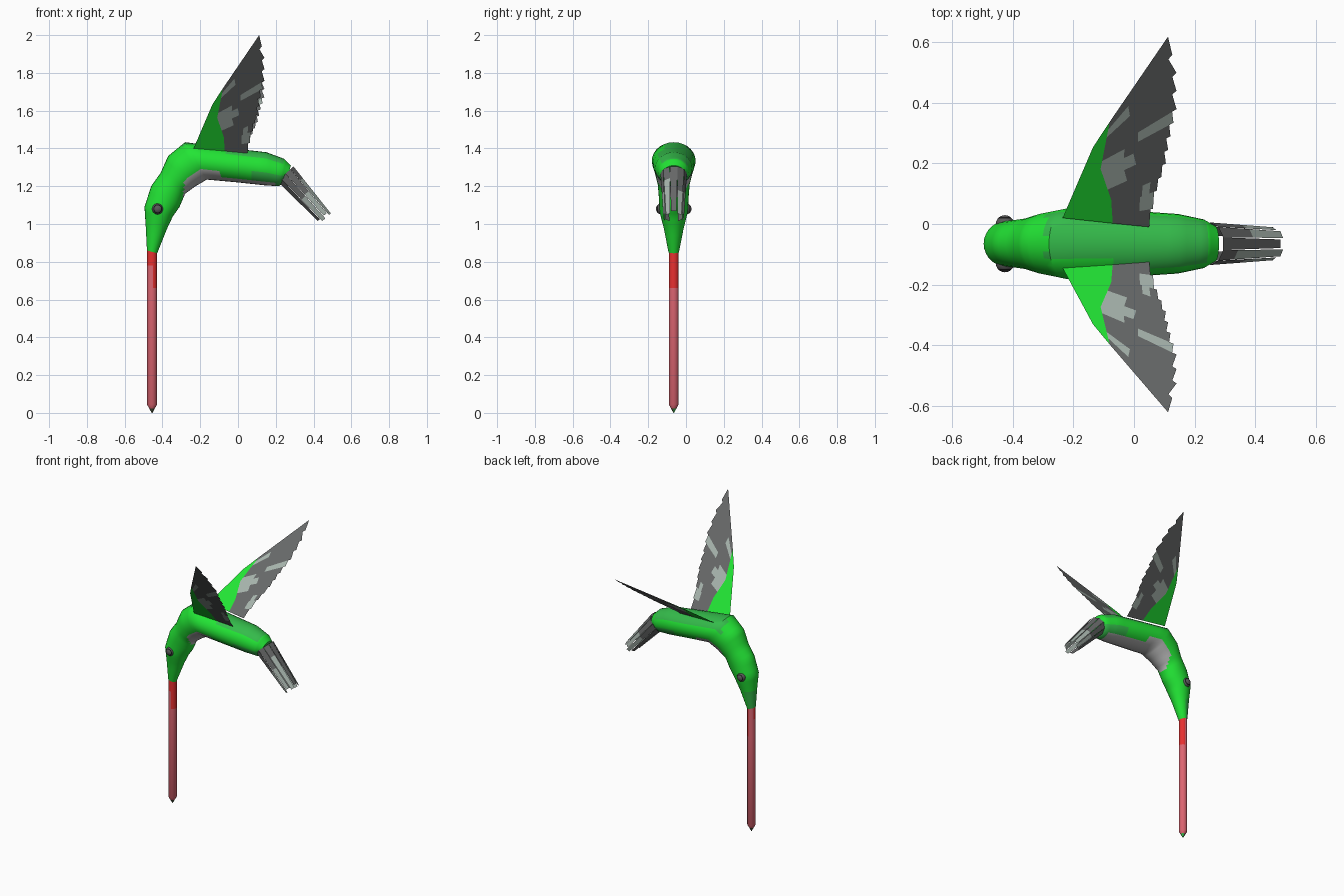
import bpy, math
from mathutils import Vector

if "Cube" in bpy.data.objects:
    bpy.data.objects.remove(bpy.data.objects["Cube"])
MID = -0.065  # symmetry plane of the bird


def material(name, r, g, b):
    m = bpy.data.materials.new(name)
    m.use_nodes = True
    m.diffuse_color = (r, g, b, 1)
    bsdf = next(n for n in m.node_tree.nodes if n.type == "BSDF_PRINCIPLED")
    bsdf.inputs["Base Color"].default_value = (r, g, b, 1)
    bsdf.inputs["Roughness"].default_value = 0.7
    return m


green = material("bright_green", 0.016, 0.78, 0.035)
dull = material("dull_green", 0.035, 0.5, 0.07)
belly = material("belly_grey", 0.46, 0.46, 0.46)
dark = material("feather_dark_grey", 0.135, 0.14, 0.14)
light = material("feather_light_grey", 0.38, 0.45, 0.41)
pink = material("beak_pink", 0.72, 0.13, 0.165)
red = material("beak_red", 0.82, 0.03, 0.03)
tip_mat = material("beak_tip_olive", 0.06, 0.08, 0.04)
eye_mat = material("eye_grey", 0.1, 0.1, 0.1)
pupil = material("pupil_black", 0.01, 0.01, 0.01)


def make(name, verts, faces, mats, index, smooth=False):
    mesh = bpy.data.meshes.new(name)
    mesh.from_pydata(verts, [], faces)
    for m in mats:
        mesh.materials.append(m)
    for p, i in zip(mesh.polygons, index):
        p.use_smooth = smooth
        p.material_index = i
    obj = bpy.data.objects.new(name, mesh)
    bpy.context.collection.objects.link(obj)
    return obj


def loft(name, rings, sides, mats, rule, steps=1):
    """Skin elliptical rings (upper point, lower point, half width); rule(centre, cos, sin) picks a material."""
    fine = []
    for a, b in zip(rings, rings[1:]):
        fine += [[p + (q - p) * k / steps for p, q in zip(a, b)] for k in range(steps)]
    fine.append(rings[-1])
    verts, faces, index = [], [], []
    for ux, uz, lx, lz, w in fine:
        for k in range(sides):
            t = math.tau * k / sides
            c, s = math.cos(t), math.sin(t)
            verts.append(Vector(((ux + lx) / 2 + c * (ux - lx) / 2, MID + s * w,
                                 (uz + lz) / 2 + c * (uz - lz) / 2)))
    for r in range(len(fine) - 1):
        for k in range(sides):
            n = (k + 1) % sides
            f = [r * sides + k, r * sides + n, (r + 1) * sides + n, (r + 1) * sides + k]
            t = math.tau * (k + 0.5) / sides
            faces.append(f)
            index.append(rule(sum((verts[i] for i in f), Vector()) / 4, math.cos(t), math.sin(t)))
    for start in (0, len(fine) - 1):
        faces.append([start * sides + k for k in range(sides)])
        index.append(index[0] if start == 0 else index[-1])
    return make(name, verts, faces, mats, index, True)


# Head, neck and body in one skin
def body_rule(p, c, s):
    if -0.29 < p.x < 0.19 and p.z < 1.3 and c < (-0.45 if p.x < -0.1 else -0.8):
        return 2
    if c > 0.4 and -0.29 < p.x < 0.24 and p.z > 1.25 and s > (-0.35 if p.x < -0.08 else -0.75):
        return 1
    if (p.x > 0.08 and c < -0.3) or (p.z < 0.97 and s > -0.2 and c > -0.1):
        return 1
    return 0


body_rings = [
    (-0.482, 0.86, -0.428, 0.845, 0.028),
    (-0.488, 0.98, -0.378, 0.97, 0.052),
    (-0.495, 1.09, -0.345, 1.04, 0.075),
    (-0.46, 1.20, -0.31, 1.09, 0.079),
    (-0.41, 1.27, -0.28, 1.16, 0.085),
    (-0.37, 1.36, -0.225, 1.20, 0.10),
    (-0.28, 1.433, -0.165, 1.235, 0.116),
    (0.0, 1.397, 0.0, 1.22, 0.108),
    (0.15, 1.38, 0.14, 1.205, 0.098),
    (0.245, 1.345, 0.215, 1.20, 0.08),
    (0.28, 1.31, 0.255, 1.225, 0.058)]
body = loft("body", body_rings, 28, [green, dull, belly], body_rule, 4)


# Beak: long tube, red near the face mostly on its inner side, dark pointed tip
def beak_rule(p, c, s):
    if p.z < 0.02:
        return 3 if c < 0 and s > 0 else 2
    if c < -0.1:
        return int(p.z > 0.66)
    return int(s < 0.3 and p.z > 0.78)


beak_rings = [(-0.455 - r, z, -0.455 + r, z, r) for z, r in
              ((0, 0.002), (0.024, 0.015), (0.045, 0.027), (0.66, 0.027), (0.78, 0.027), (0.88, 0.027))]
beak = loft("beak", beak_rings, 14, [pink, red, tip_mat, dull], beak_rule)
bpy.ops.object.select_all(action="DESELECT")
for part in (body, beak):
    part.select_set(True)
bpy.context.view_layer.objects.active = body
bpy.ops.object.shade_smooth_by_angle(angle=math.radians(40))

# Eyes with a dark ring facing outward
for name, side in (("right_eye", -1), ("left_eye", 1)):
    bpy.ops.mesh.primitive_uv_sphere_add(segments=20, ring_count=14, radius=0.03,
                                         location=(-0.425, MID + side * 0.064, 1.08),
                                         rotation=(-side * math.pi / 2, 0, 0))
    eye = bpy.context.object
    eye.name = name
    eye.data.materials.append(eye_mat)
    eye.data.materials.append(pupil)
    for p in eye.data.polygons:
        p.use_smooth = True
        p.material_index = int(0.018 < p.center.z < 0.024)


def along(points, t):
    """Point at fraction t of a polyline with evenly weighted segments."""
    f = min(t, 0.9999) * (len(points) - 1)
    i = int(f)
    return Vector(points[i]).lerp(Vector(points[i + 1]), f - i)


# Wings: flat green shoulder plus a fan of stepped feathers, in (x, span) coordinates
covert_edge = [(-0.07, -0.03), (-0.075, 0.1), (-0.11, 0.27), (-0.095, 0.4), (-0.08, 0.53)]
trailing = [(0.05, -0.05), (0.075, 0.15), (0.105, 0.3), (0.12, 0.45), (0.14, 0.6), (0.14, 0.8), (0.112, 1)]
shoulder = [(-0.235, 0), *covert_edge, (-0.135, 0.39)]
FEATHERS, PIECES = 12, 6
# Pale pieces along each feather: feather number -> first and last piece
pale = {1: (4, 5), 2: (4, 4), 4: (0, 1), 5: (0, 2), 6: (0, 1), 7: (3, 5), 10: (0, 1)}


def wing(side, root, tip):
    def place(p):
        y, z = Vector(root) + (Vector(tip) - Vector(root)) * p[1]
        return (p[0], y, z)
    verts = [place(p) for p in shoulder]
    faces, index = [list(range(len(shoulder)))], [0]
    for i in range(FEATHERS):
        t0, t1 = i / FEATHERS, (i + 1) / FEATHERS
        in0, in1 = along(covert_edge, t0), along(covert_edge, t1)
        out0, out1 = along(trailing, t0), along(trailing, t1)
        if i < FEATHERS - 1:
            out1 = out1.lerp(in1, 0.06)
        first, last = pale.get(i, (PIECES, PIECES))
        for j in range(PIECES):
            a, b = j / PIECES, (j + 1) / PIECES
            n = len(verts)
            verts.extend(place(p) for p in (in0.lerp(out0, a), in0.lerp(out0, b),
                                            in1.lerp(out1, b), in1.lerp(out1, a)))
            faces.append([n, n + 1, n + 2, n + 3])
            index.append(2 if first <= j <= last else 1)
    make(side + "_wing", verts, faces, [green, dark, light], index)


wing("right", (-0.145, 1.40), (-0.62, 2.0))
wing("left", (0.02, 1.41), (0.617, 1.845))

# Tail: flat feathers arranged around a tapering tube, open underneath
axis_up = Vector((0.74, 0, 0.67))
root_c, tip_c = Vector((0.25, MID, 1.265)), Vector((0.462, MID, 1.03))


def tail_point(t, angle):
    centre = root_c.lerp(tip_c, t)
    return centre + axis_up * (0.062 - 0.02 * t) * math.cos(angle) \
        + Vector((0, (0.07 - 0.016 * t) * math.sin(angle), 0))


for i in range(9):
    mid = math.radians(-140 + 35 * i)
    end = 1.0 if i % 2 else 0.95
    verts, faces, index = [], [], []
    for j in range(5):
        t = end * j / 4
        half = math.radians(17.3 - 2.5 * t)
        verts += [tail_point(t, mid - half), tail_point(t, mid + half)]
        if j:
            n = 2 * j
            faces.append([n - 2, n - 1, n + 1, n])
            index.append(int(j > 2 and i % 4 != 0 or j == 2 and i == 3))
    make("tail_feather_%d" % (i + 1), verts, faces, [dark, light], index)
